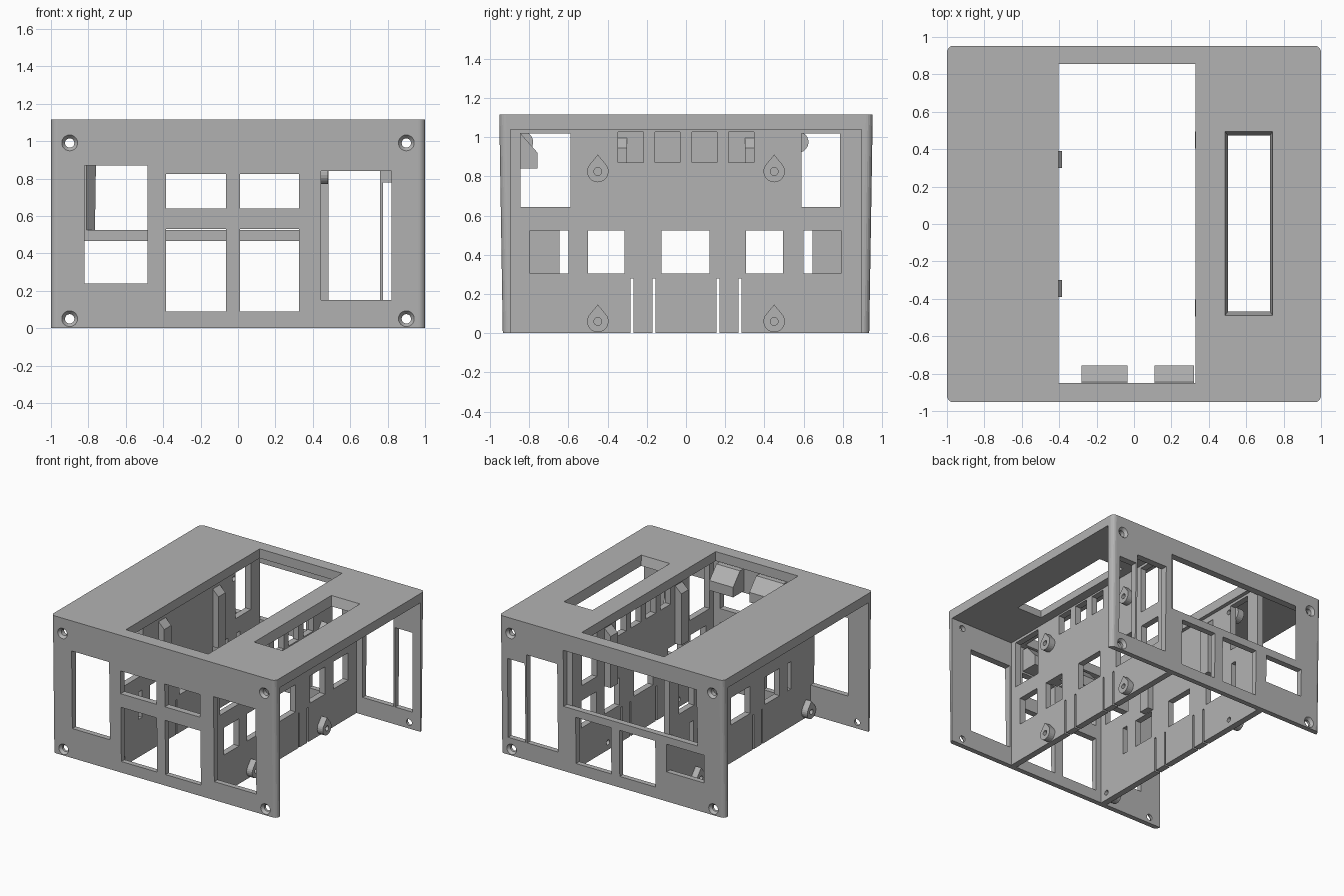
import bpy, bmesh, math
from mathutils import Matrix, Vector

if "Cube" in bpy.data.objects:
    bpy.data.objects.remove(bpy.data.objects["Cube"])

# Single grey plastic
grey = bpy.data.materials.new("grey_plastic")
grey.use_nodes = True
grey.diffuse_color = (0.45, 0.45, 0.45, 1)
grey.node_tree.nodes["Principled BSDF"].inputs["Base Color"].default_value = (0.45, 0.45, 0.45, 1)


def add_box(bm, x0, x1, y0, y1, z0, z1):
    m = Matrix.LocRotScale(((x0 + x1) / 2, (y0 + y1) / 2, (z0 + z1) / 2), None,
                           (x1 - x0, y1 - y0, z1 - z0))
    return bmesh.ops.create_cube(bm, size=1, matrix=m)["verts"]


def add_loft(bm, bottom, top):
    """Closed solid between two loops with equal point counts."""
    a = [bm.verts.new(p) for p in bottom]
    b = [bm.verts.new(p) for p in top]
    n = len(a)
    bm.faces.new(a)
    bm.faces.new(b)
    for i in range(n):
        bm.faces.new((a[i], a[(i + 1) % n], b[(i + 1) % n], b[i]))


def add_round(bm, center, axis, r1, r2, depth):
    rot = Vector(axis).to_track_quat('Z', 'Y')
    bmesh.ops.create_cone(bm, cap_ends=True, segments=24, radius1=r1, radius2=r2,
                          depth=depth, matrix=Matrix.LocRotScale(center, rot, None))


def finish(bm, name):
    bmesh.ops.recalc_face_normals(bm, faces=bm.faces)
    me = bpy.data.meshes.new(name)
    bm.to_mesh(me)
    bm.free()
    me.materials.append(grey)
    ob = bpy.data.objects.new(name, me)
    bpy.context.collection.objects.link(ob)
    return ob


def cut(ob, bm):
    """Subtract the solids in bm from ob and drop the cutter."""
    tool = finish(bm, "cutter")
    tool.hide_render = True
    mod = ob.modifiers.new("cut", 'BOOLEAN')
    mod.operation, mod.solver, mod.object = 'DIFFERENCE', 'EXACT', tool
    bpy.context.view_layer.objects.active = ob
    bpy.ops.object.modifier_apply(modifier=mod.name)
    bpy.data.objects.remove(tool)


def rect(x0, x1, y0, y1, z):
    return [(x0, y0, z), (x1, y0, z), (x1, y1, z), (x0, y1, z)]


def rounded(y_half, z, r=0.035):
    pts = []
    for k, (sx, sy) in enumerate([(1, 1), (-1, 1), (-1, -1), (1, -1)]):
        for i in range(6):
            a = math.pi / 2 * (k + i / 5)
            pts.append((sx * (1 - r) + r * math.cos(a), sy * (y_half - r) + r * math.sin(a), z))
    return pts


# Shell: top plate with slightly tapered front and back panels
HEIGHT, UNDER = 1.115, 1.04
bm = bmesh.new()
add_loft(bm, rounded(0.935, 0), rounded(0.953, HEIGHT))
shell = finish(bm, "shell")
bm = bmesh.new()
add_box(bm, -2, 2, -0.895, 0.895, -1, UNDER)
cut(shell, bm)

# Top openings: large bay and chamfered slot
bm = bmesh.new()
add_box(bm, -0.405, 0.33, -0.85, 0.855, 0.99, 1.3)
add_loft(bm, rect(0.505, 0.725, -0.465, 0.47, 1.03), rect(0.485, 0.742, -0.49, 0.497, HEIGHT + 0.005))
cut(shell, bm)

# Front windows
bm = bmesh.new()
for x0, x1, z0, z1 in [(-0.82, -0.485, 0.24, 0.87), (0.445, 0.82, 0.15, 0.84),
                       (-0.385, -0.065, 0.64, 0.825), (0.01, 0.325, 0.64, 0.825),
                       (-0.385, -0.065, 0.09, 0.53), (0.01, 0.325, 0.09, 0.53)]:
    add_box(bm, x0, x1, -1.1, -0.87, z0, z1)
# Back windows
for x0, x1, z0, z1 in [(0.775, 0.93, 0.14, 0.78), (0.485, 0.76, 0.14, 0.855),
                       (0.01, 0.325, 0.09, 0.465), (-0.385, -0.065, 0.09, 0.465),
                       (-0.82, -0.485, 0.24, 0.465)]:
    add_box(bm, x0, x1, 0.87, 1.1, z0, z1)
# Wide back window with one splayed side
add_loft(bm, [(-0.815, 0.89, 0.525), (0.43, 0.89, 0.525), (0.43, 0.97, 0.525), (-0.74, 0.97, 0.525)],
         [(-0.815, 0.89, 0.98), (0.43, 0.89, 0.98), (0.43, 0.97, 0.98), (-0.74, 0.97, 0.98)])
cut(shell, bm)

# Corner screw holes with countersinks
holes, sinks = bmesh.new(), bmesh.new()
for x in (-0.9, 0.9):
    for z, y in ((0.05, 0.936), (0.99, 0.951)):
        add_round(holes, (x, 0, z), (0, 1, 0), 0.025, 0.025, 2.4)
        for s in (-1, 1):
            add_round(sinks, (x, s * (y - 0.012), z), (0, s, 0), 0.02, 0.045, 0.03)
cut(shell, holes)
cut(shell, sinks)


# Inner side walls
def make_wall(name, x0, x1, windows, boss_spots):
    bm = bmesh.new()
    add_box(bm, x0, x1, -0.9, 0.9, 0, UNDER + 0.005)
    wall = finish(bm, name)
    bm = bmesh.new()
    shared = [(-0.845, -0.59, 0.645, 1.02), (0.59, 0.785, 0.645, 1.02), (-0.5, -0.315, 0.305, 0.525),
              (-0.125, 0.12, 0.305, 0.525), (0.305, 0.495, 0.305, 0.525)]
    slots = [(y - 0.008, y + 0.008, -0.1, 0.28) for y in (-0.275, -0.163, 0.163, 0.275)]
    for y0, y1, z0, z1 in shared + slots + windows:
        add_box(bm, x0 - 0.1, x1 + 0.1, y0, y1, z0, z1)
    cut(wall, bm)

    # Teardrop screw bosses on the outer face
    side = 1 if x0 > 0 else -1
    face = x1 if side > 0 else x0
    drill = bmesh.new()
    bosses = bmesh.new()
    for y, z in boss_spots:
        arc = [math.radians(135 + 270 * i / 16) for i in range(17)]
        r = 0.055
        outline = [(y + r * math.cos(a), z + r * math.sin(a)) for a in arc]
        outline.append((y, min(z + 0.086, UNDER)))
        add_loft(bosses, [(face - side * 0.005, *p) for p in outline],
                 [(face + side * 0.05, *p) for p in outline])
        add_round(drill, (face, y, z), (1, 0, 0), 0.02, 0.02, 0.3)
    boss = finish(bosses, name + "_bosses")
    cut(boss, drill.copy())
    cut(wall, drill)


make_wall("right_side_wall", 0.38, 0.43,
          [(-0.795, -0.6, 0.305, 0.525), (0.6, 0.79, 0.305, 0.525)]
          + [(y - 0.064, y + 0.064, 0.87, 1.027) for y in (-0.282, -0.094, 0.094, 0.282)],
          [(y, z) for y in (-0.45, 0.45) for z in (0.06, 0.825)])
make_wall("left_side_wall", -0.485, -0.435,
          [(-0.645, -0.6, 0.305, 0.525), (0.6, 0.645, 0.305, 0.525)],
          [(y, z) for y in (-0.835, 0.57) for z in (0.06, 0.975)])

# Retaining ribs with sloped tops on the inner wall faces
bm = bmesh.new()
for wall_x, tip_x, mid in ((-0.44, -0.385, 0.345), (0.385, 0.325, 0.45)):
    for s in (-1, 1):
        profile = [(wall_x, 0.53), (tip_x, 0.53), (tip_x, 0.945), (wall_x, 1.0)]
        add_loft(bm, [(x, s * mid - 0.045, z) for x, z in profile],
                 [(x, s * mid + 0.045, z) for x, z in profile])
finish(bm, "retaining_ribs")

# Wedge blocks behind the front panel
bm = bmesh.new()
wedge = [(-0.9, 0.84), (-0.757, 0.84), (-0.757, 0.92), (-0.845, 1.02), (-0.9, 1.02)]
for x0, x1 in ((-0.28, -0.035), (0.11, 0.32)):
    add_loft(bm, [(x0, *p) for p in wedge], [(x1, *p) for p in wedge])
finish(bm, "front_wedge_blocks")
